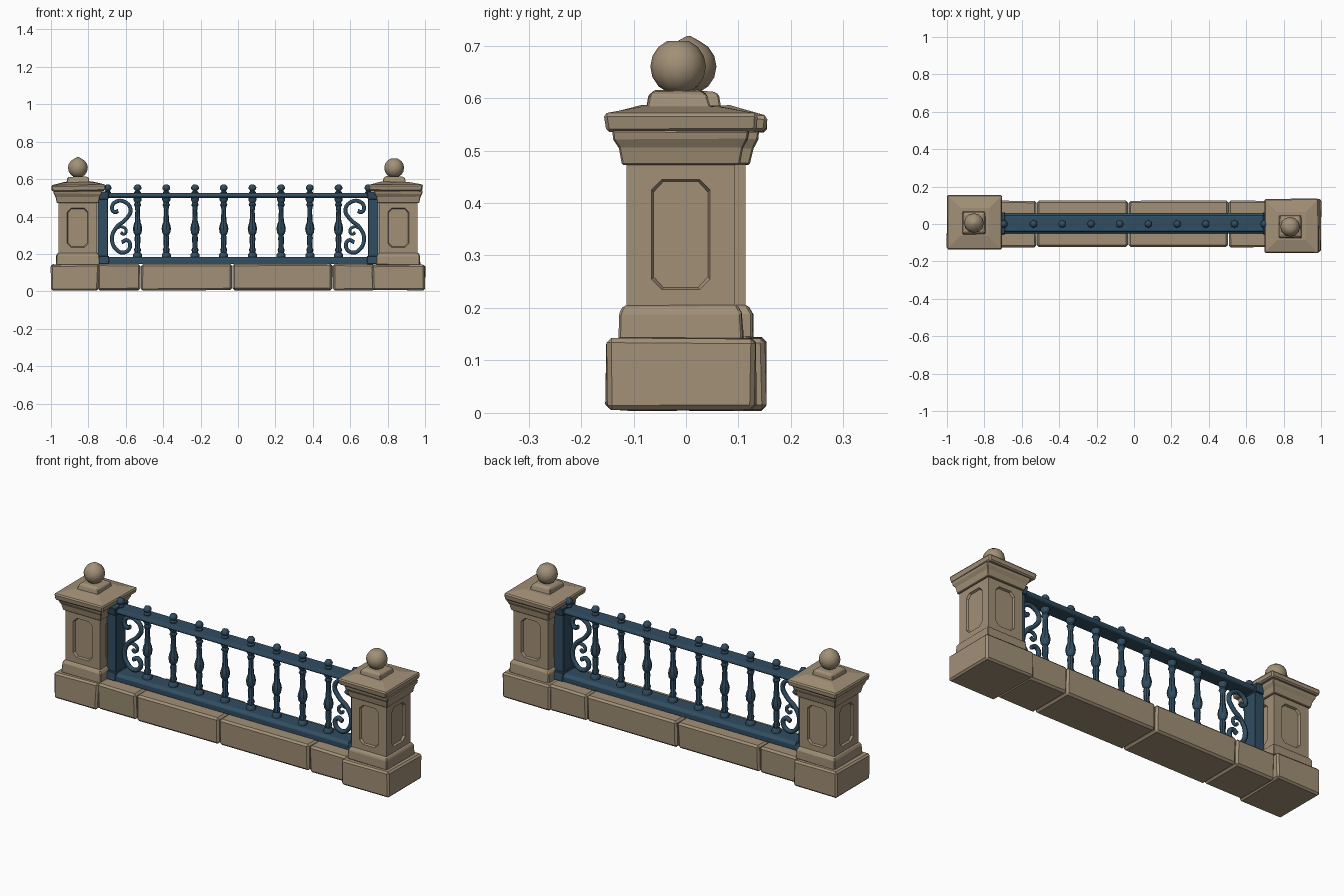
import bpy, bmesh, math, random
from mathutils import Vector

if "Cube" in bpy.data.objects:
    bpy.data.objects.remove(bpy.data.objects["Cube"])

random.seed(4)


def material(name, rgb):
    m = bpy.data.materials.new(name)
    m.diffuse_color = (*rgb, 1)
    m.use_nodes = True
    m.node_tree.nodes["Principled BSDF"].inputs["Base Color"].default_value = m.diffuse_color
    return m


STONE = material("sandstone", (0.36, 0.28, 0.185))
IRON = material("blue_iron", (0.030, 0.075, 0.120))


def finish(name, bm, mat, bevel=0.0, smooth=False):
    bmesh.ops.recalc_face_normals(bm, faces=bm.faces)
    me = bpy.data.meshes.new(name)
    bm.to_mesh(me)
    bm.free()
    me.materials.append(mat)
    ob = bpy.data.objects.new(name, me)
    bpy.context.collection.objects.link(ob)
    if bevel:
        b = ob.modifiers.new("worn_edges", 'BEVEL')
        b.width, b.segments, b.limit_method = bevel, 1, 'ANGLE'
    if smooth:
        bpy.ops.object.select_all(action='DESELECT')
        ob.select_set(True)
        bpy.context.view_layer.objects.active = ob
        bpy.ops.object.shade_smooth_by_angle(angle=math.radians(40))
    return ob


def stack(name, cx, cy, rings, mat, bevel=0.006, wobble=0.003):
    """Rectangular loft through rings of (z, half width x, half depth y)."""
    bm = bmesh.new()
    prev = None
    for z, hx, hy in rings:
        ring = []
        for sx, sy in ((-1, -1), (1, -1), (1, 1), (-1, 1)):
            j = [random.uniform(-wobble, wobble) for _ in range(3)]
            ring.append(bm.verts.new((cx + sx * hx + j[0], cy + sy * hy + j[1], max(0, z + j[2]))))
        if prev is None:
            bm.faces.new(ring[::-1])
        else:
            for i in range(4):
                k = (i + 1) % 4
                bm.faces.new((prev[i], prev[k], ring[k], ring[i]))
        prev = ring
    bm.faces.new(prev)
    return finish(name, bm, mat, bevel)


def lathe(name, x, y, profile, sides, mat):
    """Turned shape from (radius, z) points."""
    bm = bmesh.new()
    rings = [[bm.verts.new((x + r * math.cos(2 * math.pi * i / sides),
                            y + r * math.sin(2 * math.pi * i / sides), z))
              for i in range(sides)] for r, z in profile]
    for a, b in zip(rings, rings[1:]):
        for i in range(sides):
            k = (i + 1) % sides
            bm.faces.new((a[i], a[k], b[k], b[i]))
    bm.faces.new(rings[0][::-1])
    bm.faces.new(rings[-1])
    return finish(name, bm, mat, smooth=True)


def panelled_shaft(name, cx, cy, h, z0, z1):
    """Square shaft with a sunken, corner-cut panel on each side."""
    bm = bmesh.new()
    w, lo, hi, c, depth = 0.056, z0 + 0.035, z1 - 0.035, 0.020, 0.011
    octo = [(-w + c, lo), (w - c, lo), (w, lo + c), (w, hi - c),
            (w - c, hi), (-w + c, hi), (-w, hi - c), (-w, lo + c)]
    for side in range(4):
        ca, sa = math.cos(side * math.pi / 2), math.sin(side * math.pi / 2)

        def put(u, z, d):
            return bm.verts.new((cx + u * ca + (h - d) * sa, cy + u * sa - (h - d) * ca, z))
        corner = [put(u, z, 0) for u, z in ((-h, z0), (h, z0), (h, z1), (-h, z1))]
        rim = [put(u, z, 0) for u, z in octo]
        floor = [put(u * 0.92, z + (0.004 if z < 0.34 else -0.004), depth) for u, z in octo]
        for i in range(4):
            a, b = 2 * i, 2 * i + 1
            bm.faces.new((corner[i], corner[(i + 1) % 4], rim[b], rim[a]))
            bm.faces.new((corner[(i + 1) % 4], rim[(b + 1) % 8], rim[b]))
        for i in range(8):
            k = (i + 1) % 8
            bm.faces.new((rim[i], rim[k], floor[k], floor[i]))
        bm.faces.new(floor)
    bmesh.ops.remove_doubles(bm, verts=bm.verts, dist=0.0005)
    return finish(name, bm, STONE)


def ball_profile(r, zc, n=8, start=0):
    return [(max(0.003, r * math.sin(math.pi * i / n)), zc - r * math.cos(math.pi * i / n))
            for i in range(start, n + 1)]


# Stone pillars: base, plinth, panelled shaft, flared cap, block and ball
for side, cx, cy, bx, bw, capx, ballx, tip in (
        ("left", -0.857, 0.010, -0.872, 0.128, -0.852, -0.856, 0.718),
        ("right", 0.857, -0.010, 0.858, 0.142, 0.842, 0.835, 0.708)):
    stack(side + "_pillar_base", bx, cy, [(0.005, bw - 0.002, 0.142), (0.143, bw, 0.142)],
          STONE, 0.009)
    stack(side + "_pillar_plinth", cx, cy,
          [(0.14, 0.117, 0.119), (0.19, 0.115, 0.117), (0.206, 0.106, 0.108)], STONE, 0.004, 0.002)
    panelled_shaft(side + "_pillar_shaft", cx, cy, 0.103, 0.20, 0.48)
    stack(side + "_pillar_moulding", cx, cy,
          [(0.473, 0.112, 0.112), (0.505, 0.118, 0.118), (0.522, 0.128, 0.128),
           (0.538, 0.130, 0.130)], STONE, 0.003, 0.001)
    stack(side + "_pillar_cap", capx, cy,
          [(0.535, 0.142, 0.142), (0.568, 0.146, 0.146), (0.584, 0.075, 0.075)], STONE, 0.006)
    stack(side + "_ball_block", ballx, cy - 0.005,
          [(0.575, 0.062, 0.062), (0.606, 0.056, 0.056), (0.614, 0.045, 0.045)], STONE, 0.003, 0.002)
    lathe(side + "_pillar_ball", ballx, cy - 0.005,
          ball_profile(0.053, 0.660, 8, 1)[:-1] + [(0.004, tip)], 12, STONE)

# Low stone wall of four worn blocks
for i, (x0, x1) in enumerate(((-0.75, -0.523), (-0.519, -0.034), (-0.028, 0.503), (0.507, 0.73))):
    stack(f"wall_block_{i + 1}", (x0 + x1) / 2, 0,
          [(0.005, (x1 - x0) / 2, 0.120), (0.146, (x1 - x0) / 2, 0.124)], STONE, 0.010, 0.002)

# Iron rails
stack("bottom_rail", 0, 0.003, [(0.145, 0.72, 0.054), (0.172, 0.72, 0.054), (0.184, 0.72, 0.040)],
      IRON, 0.002, 0)
stack("top_rail", 0, 0.003, [(0.500, 0.72, 0.038), (0.510, 0.72, 0.046), (0.525, 0.72, 0.040)],
      IRON, 0.002, 0)

# Turned balusters with finials above the top rail
BALUSTER = [(0.024, 0.178), (0.024, 0.198), (0.015, 0.208), (0.019, 0.222), (0.013, 0.236),
            (0.016, 0.285), (0.013, 0.300), (0.021, 0.312), (0.025, 0.335), (0.021, 0.356),
            (0.015, 0.372), (0.012, 0.430), (0.014, 0.452), (0.020, 0.462), (0.014, 0.474),
            (0.022, 0.488), (0.022, 0.506)]
FINIAL = [(0.018, 0.522), (0.018, 0.530), (0.011, 0.537), (0.020, 0.547), (0.021, 0.556),
          (0.014, 0.568), (0.004, 0.572)]
for i in range(8):
    x = -0.537 + i * 0.1535
    lathe(f"baluster_{i + 1}", x, 0, BALUSTER, 8, IRON)
    lathe(f"finial_{i + 1}", x, 0, FINIAL, 8, IRON)

# Scroll panels: one S scroll and a small side curl, mirrored
S_SCROLL = [(-.640, .430), (-.660, .424), (-.674, .449), (-.650, .480), (-.605, .478),
            (-.574, .436), (-.600, .385), (-.650, .342), (-.674, .283), (-.652, .225),
            (-.612, .207), (-.578, .235), (-.592, .273), (-.622, .262)]
CURL = [(-.655, .335), (-.622, .345), (-.598, .325), (-.612, .305), (-.626, .315)]


def scroll(name, points, sign, radius):
    cu = bpy.data.curves.new(name, 'CURVE')
    cu.dimensions = '3D'
    cu.bevel_depth, cu.bevel_resolution, cu.resolution_u = radius, 1, 5
    cu.use_fill_caps = True
    sp = cu.splines.new('BEZIER')
    sp.bezier_points.add(len(points) - 1)
    for p, (x, z) in zip(sp.bezier_points, points):
        p.co = (sign * x, 0, z)
        p.handle_left_type = p.handle_right_type = 'AUTO'
    cu.materials.append(IRON)
    ob = bpy.data.objects.new(name, cu)
    bpy.context.collection.objects.link(ob)
    bpy.ops.object.select_all(action='DESELECT')
    ob.select_set(True)
    bpy.context.view_layer.objects.active = ob
    bpy.ops.object.convert(target='MESH')


for side, s in (("left", -1), ("right", 1)):
    scroll(side + "_scroll", S_SCROLL, -s, 0.012)
    scroll(side + "_scroll_curl", CURL, -s, 0.009)
    # End posts with foot, head and top knob
    px = s * 0.724
    stack(side + "_end_post", px, 0.003, [(0.15, 0.028, 0.042), (0.53, 0.028, 0.042)], IRON, 0.003, 0)
    stack(side + "_post_foot", px, 0.003, [(0.146, 0.034, 0.060), (0.190, 0.034, 0.054)], IRON, 0.003, 0)
    stack(side + "_post_head", px, 0.003, [(0.492, 0.032, 0.050), (0.535, 0.034, 0.058)], IRON, 0.003, 0)
    lathe(side + "_post_knob", s * 0.697, 0, FINIAL, 8, IRON)
